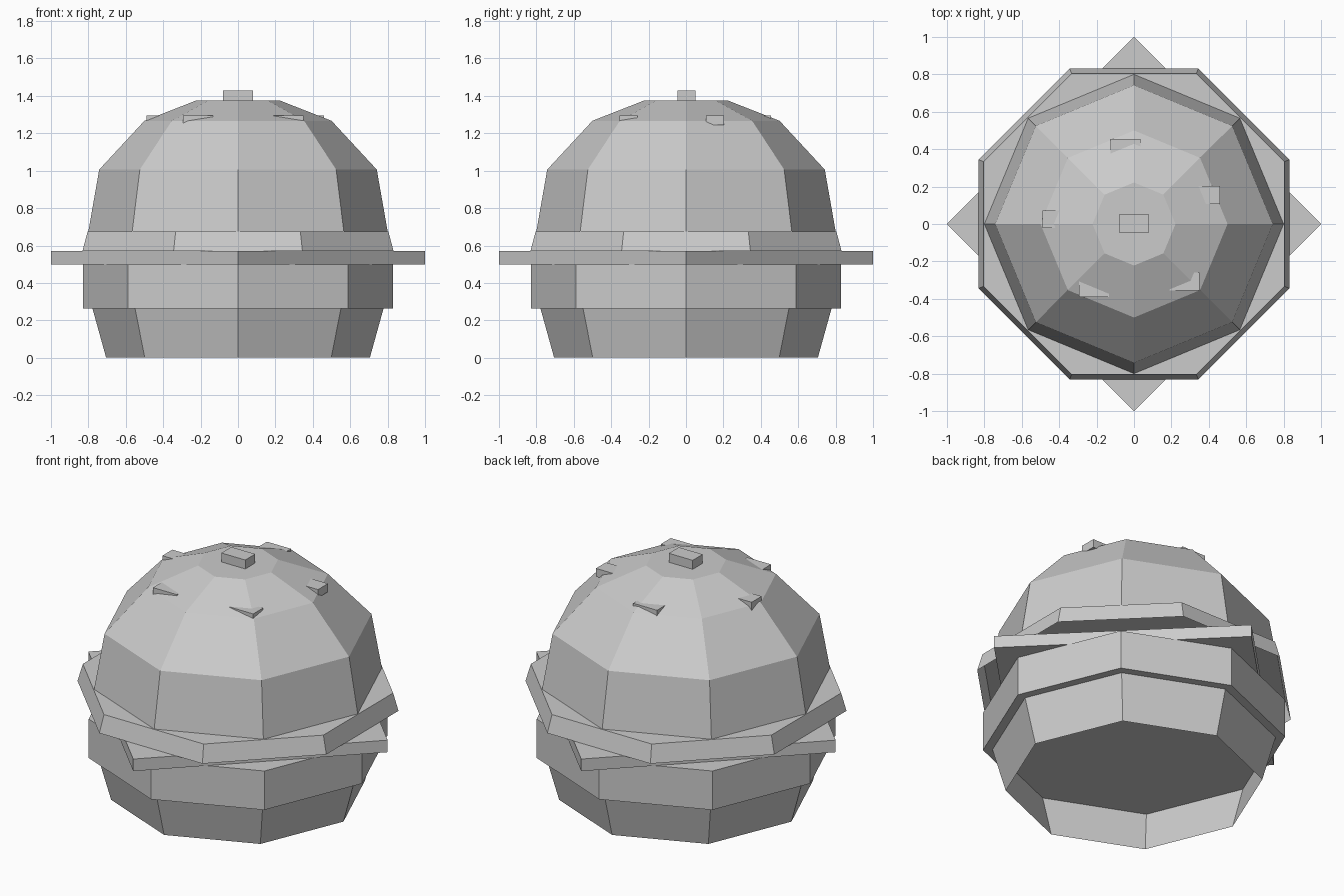
import bpy, bmesh, math

if "Cube" in bpy.data.objects:
    bpy.data.objects.remove(bpy.data.objects["Cube"])

grey = bpy.data.materials.new("plain grey")
grey.diffuse_color = (0.6, 0.6, 0.6, 1)
grey.use_nodes = True
grey.node_tree.nodes["Principled BSDF"].inputs["Base Color"].default_value = grey.diffuse_color


def finish(bm, name):
    mesh = bpy.data.meshes.new(name)
    bm.to_mesh(mesh)
    bm.free()
    mesh.materials.append(grey)
    obj = bpy.data.objects.new(name, mesh)
    bpy.context.collection.objects.link(obj)


def layer(name, sides, profile, turn=0, bottom=True, top=True):
    """Stack polygon rings of (radius, z), join them and cap the chosen ends."""
    bm = bmesh.new()
    rings = []
    for r, z in profile:
        angles = [math.radians(turn) + math.tau * i / sides for i in range(sides)]
        rings.append([bm.verts.new((r * math.cos(a), r * math.sin(a), z)) for a in angles])
    for low, high in zip(rings, rings[1:]):
        for i in range(sides):
            j = (i + 1) % sides
            bm.faces.new((low[i], low[j], high[j], high[i]))
    if bottom:
        bm.faces.new(rings[0][::-1])
    if top:
        bm.faces.new(rings[-1])
    finish(bm, name)


def seed(name, x, y, top, depth):
    """Small box given by its lower x and y corner and its top height."""
    bm = bmesh.new()
    bmesh.ops.create_cube(bm, size=1)
    bmesh.ops.scale(bm, vec=(0.16, 0.095, depth), verts=bm.verts)
    bmesh.ops.translate(bm, vec=(x + 0.08, y + 0.0475, top - depth / 2), verts=bm.verts)
    finish(bm, name)


# Layers from the bottom up; the bottom bun and tomato are open shells below
layer("bottom_bun", 8, [(0.705, 0), (0.778, 0.263)], bottom=False, top=False)
layer("patty", 8, [(0.83, 0.263), (0.83, 0.498)])
layer("cheese_slice", 4, [(1.0, 0.498), (1.0, 0.571)])
layer("tomato_slice", 8, [(0.90, 0.571), (0.87, 0.676)], 22.5, bottom=False)
layer("top_bun", 8, [(0.80, 0.676), (0.742, 1.006), (0.5, 1.267), (0.222, 1.376)],
      bottom=False)

# Seeds half sunk into the top bun
seed("seed_top", -0.08, -0.045, 1.43, 0.08)
for i, (x, y) in enumerate([(-0.295, -0.39), (0.19, -0.355), (0.30, 0.107),
                            (-0.49, -0.022), (-0.125, 0.36)]):
    seed(f"seed_{i + 1}", x, y, 1.295, 0.05)
